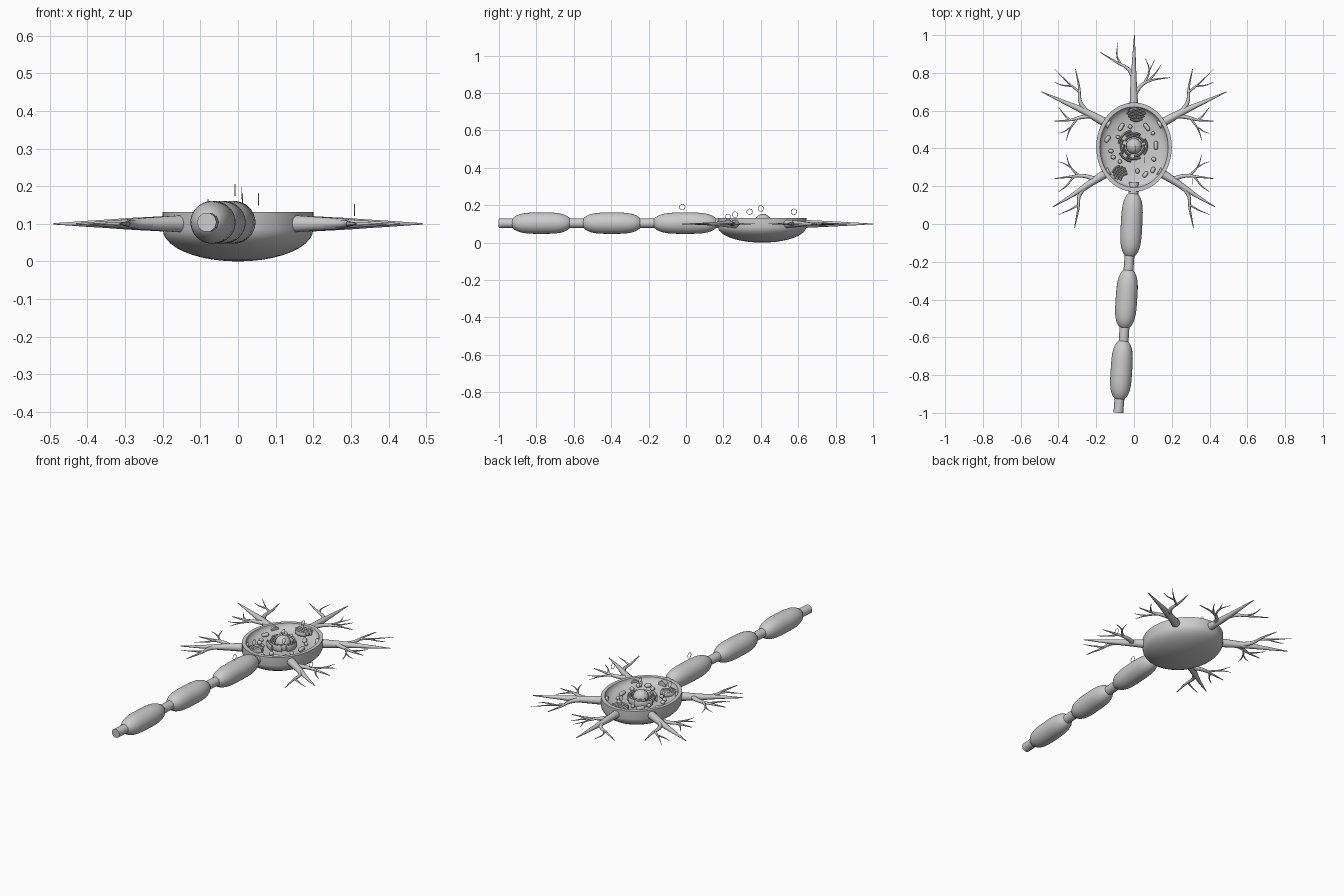
import bpy, bmesh
from math import sin, cos, pi, radians
from mathutils import Vector

COL = bpy.context.scene.collection


def add_mesh(name, me, angle=45):
    ob = bpy.data.objects.new(name, me)
    COL.objects.link(ob)
    bpy.ops.object.select_all(action='DESELECT')
    ob.select_set(True)
    bpy.context.view_layer.objects.active = ob
    bpy.ops.object.shade_smooth_by_angle(angle=radians(angle))
    return ob


def lathe(name, prof, n=48, angle=45):
    """Spin (radius, height) points round local z; zero radius makes a pole."""
    bm = bmesh.new()
    rings = []
    for r, z in prof:
        if r == 0:
            rings.append([bm.verts.new((0, 0, z))] * n)
        else:
            rings.append([bm.verts.new((r * cos(2 * pi * i / n), r * sin(2 * pi * i / n), z)) for i in range(n)])
    for a, b in zip(rings, rings[1:]):
        for i in range(n):
            j = (i + 1) % n
            bm.faces.new(list(dict.fromkeys((a[i], a[j], b[j], b[i]))))
    bmesh.ops.recalc_face_normals(bm, faces=bm.faces)
    me = bpy.data.meshes.new(name)
    bm.to_mesh(me)
    bm.free()
    return add_mesh(name, me, angle)


def tubes(name, paths, zscale=1.0, z=0.1, res=5):
    """Round tubes through (x, y) points; each path is (points, radius start, radius end)."""
    cu = bpy.data.curves.new(name, 'CURVE')
    cu.dimensions = '3D'
    cu.bevel_depth = 1
    cu.bevel_resolution = 3
    cu.resolution_u = res
    cu.use_fill_caps = True
    for pts, r0, r1 in paths:
        sp = cu.splines.new('BEZIER')
        sp.bezier_points.add(len(pts) - 1)
        for i, (p, bp) in enumerate(zip(pts, sp.bezier_points)):
            bp.co = (p[0], p[1], 0)
            bp.handle_left_type = bp.handle_right_type = 'AUTO'
            bp.radius = r0 + (r1 - r0) * i / (len(pts) - 1)
    tmp = bpy.data.objects.new(name, cu)
    COL.objects.link(tmp)
    bpy.context.view_layer.update()
    me = bpy.data.meshes.new_from_object(tmp.evaluated_get(bpy.context.evaluated_depsgraph_get()))
    bpy.data.objects.remove(tmp)
    ob = add_mesh(name, me, 60)
    ob.scale.z = zscale
    ob.location.z = z
    return ob


def capsule(name, loc, length, r, ang):
    prof = [(r * sin(a), -(length / 2 - r) - r * cos(a)) for a in [pi / 12 * k for k in range(7)]]
    prof[0] = (0, -length / 2)
    prof += [(x, -y) for x, y in reversed(prof)]
    ob = lathe(name, prof, 16, 60)
    ob.rotation_euler = (pi / 2, 0, radians(ang))
    ob.location = loc
    return ob


# cell body: hollow oval bowl with a raised rim
body = [(0, 0)]
body += [(0.2 * sin(a), 0.085 - 0.085 * cos(a)) for a in [pi / 20 * k for k in range(1, 11)]]
body += [(0.2, 0.132), (0.181, 0.132), (0.178, 0.12), (0.168, 0.108), (0.15, 0.099), (0.11, 0.092), (0.06, 0.089), (0, 0.088)]
soma = lathe("cell_body", body, 64, 40)
soma.scale.y = 1.18
soma.location.y = 0.407

# dendrites: tapering trunk, curved branches and twigs
corner_up = [
    ([(0.13, 0.525), (0.27, 0.60), (0.38, 0.65), (0.49, 0.70)], 0.025, 0.002),
    ([(0.25, 0.59), (0.285, 0.65), (0.29, 0.72), (0.31, 0.82)], 0.014, 0.002),
    ([(0.29, 0.70), (0.34, 0.74), (0.42, 0.82)], 0.007, 0.001),
    ([(0.33, 0.73), (0.38, 0.735), (0.42, 0.75)], 0.005, 0.001),
    ([(0.22, 0.575), (0.28, 0.565), (0.34, 0.55), (0.42, 0.545)], 0.014, 0.002),
    ([(0.30, 0.56), (0.34, 0.50), (0.36, 0.44)], 0.007, 0.001),
    ([(0.34, 0.55), (0.37, 0.58), (0.40, 0.62)], 0.006, 0.001),
    ([(0.34, 0.51), (0.37, 0.49), (0.40, 0.48)], 0.004, 0.001),
]
corner_low = [
    ([(0.13, 0.28), (0.24, 0.21), (0.33, 0.15), (0.43, 0.09)], 0.025, 0.002),
    ([(0.22, 0.22), (0.285, 0.16), (0.295, 0.08), (0.315, -0.02)], 0.014, 0.002),
    ([(0.295, 0.10), (0.34, 0.075), (0.40, 0.05)], 0.006, 0.001),
    ([(0.20, 0.235), (0.27, 0.255), (0.34, 0.25), (0.42, 0.24)], 0.014, 0.002),
    ([(0.29, 0.255), (0.335, 0.30), (0.36, 0.37)], 0.007, 0.001),
    ([(0.32, 0.25), (0.36, 0.20), (0.40, 0.17)], 0.006, 0.001),
    ([(0.335, 0.30), (0.37, 0.32), (0.40, 0.33)], 0.004, 0.001),
]
for side, s in (("left", -1), ("right", 1)):
    for lv, data in (("rear", corner_up), ("front", corner_low)):
        tubes(f"dendrite_{lv}_{side}", [([(s * x, y) for x, y in p], a, b) for p, a, b in data])
tubes("dendrite_back", [
    ([(0, 0.60), (-0.002, 0.75), (0, 0.88), (0.002, 1.0)], 0.024, 0.002),
    ([(0, 0.77), (-0.03, 0.82), (-0.09, 0.855), (-0.18, 0.91)], 0.013, 0.002),
    ([(-0.07, 0.845), (-0.09, 0.89), (-0.085, 0.96)], 0.006, 0.001),
    ([(0, 0.68), (0.04, 0.735), (0.09, 0.76), (0.19, 0.775)], 0.013, 0.002),
    ([(0.055, 0.745), (0.08, 0.81), (0.06, 0.88)], 0.007, 0.001),
    ([(0.08, 0.76), (0.115, 0.80), (0.145, 0.845)], 0.006, 0.001),
    ([(0.075, 0.80), (0.09, 0.83), (0.11, 0.87)], 0.004, 0.001),
])

# axon core with three sheath segments
axon = [(0, 0.22), (-0.012, 0), (-0.04, -0.39), (-0.065, -0.77), (-0.083, -1.0)]
tubes("axon_core", [(axon, 0.026, 0.026)], z=0.104, res=8)
for i, (p, q) in enumerate((((-0.004, 0.172), (-0.022, -0.18)),
                            ((-0.029, -0.235), (-0.051, -0.558)),
                            ((-0.056, -0.61), (-0.077, -0.937)))):
    p, q = Vector((*p, 0.104)), Vector((*q, 0.104))
    L = (q - p).length
    prof = []
    for k in range(25):
        t = -cos(pi * k / 24)
        prof.append((0.057 * max(0, 1 - abs(t) ** 3.5) ** 0.5 if 0 < k < 24 else 0, t * L / 2))
    ob = lathe(f"myelin_sheath_{i + 1}", prof, 40, 80)
    ob.rotation_euler = (q - p).to_track_quat('Z', 'Y').to_euler()
    ob.location = (p + q) / 2

# nucleus
NC = Vector((0, 0.412))
capsule("nucleus", (0, 0.412, 0.112), 0.084, 0.042, 0)

# folded membranes curving round the nucleus
arcs = []
for r, a0, a1 in ((0.054, 20, 150), (0.054, 170, 250), (0.054, 270, 370), (0.068, 60, 130),
                  (0.068, 150, 215), (0.068, 235, 300), (0.068, 320, 395), (0.082, 100, 170), (0.082, 205, 260)):
    pts = [NC + r * Vector((cos(radians(a0 + (a1 - a0) * k / 5)), sin(radians(a0 + (a1 - a0) * k / 5)))) for k in range(6)]
    arcs.append((pts, 0.0055, 0.0055))
tubes("inner_membranes", arcs, 3.2, 0.108, 3)

# two stacks of curved plates
tubes("plate_stack_rear", [([(0.012 - w, y + 0.012), (0.012, y), (0.012 + w, y + 0.012)], 0.005, 0.005)
                           for w, y in ((0.032, 0.545), (0.042, 0.56), (0.05, 0.575), (0.044, 0.59), (0.034, 0.605))], 2.5, 0.115, 4)
stack = []
for k, w in enumerate((0.026, 0.034, 0.04, 0.034, 0.026)):
    c = Vector((-0.105 + 0.013 * k, 0.292 - 0.013 * k))
    d, n = Vector((0.71, 0.71)), Vector((-0.71, 0.71))
    c = Vector((-0.08, 0.275)) + n * (k - 2) * 0.014
    stack.append(([c - d * w - n * 0.008, c, c + d * w - n * 0.008], 0.005, 0.005))
tubes("plate_stack_front", stack, 2.5, 0.107, 4)

# small oval bodies scattered on the floor: x, y, length, angle
for i, (x, y, L, a) in enumerate((
        (-0.068, 0.513, 0.046, -30), (0.068, 0.513, 0.046, 35), (0.116, 0.416, 0.046, 0),
        (0.105, 0.343, 0.026, 60), (0.10, 0.286, 0.034, -25), (0.06, 0.262, 0.036, -40),
        (0.018, 0.28, 0.026, 0), (0.018, 0.206, 0.02, 0), (-0.14, 0.45, 0.04, -35),
        (-0.122, 0.386, 0.026, 70), (-0.11, 0.354, 0.026, 70), (-0.063, 0.206, 0.02, 0),
        (-0.02, 0.515, 0.022, 20), (0.10, 0.48, 0.02, 0), (-0.085, 0.46, 0.02, 0), (-0.075, 0.33, 0.022, 40))):
    capsule(f"organelle_{i + 1}", (x, y, 0.105), L, 0.011, a)

# thin upright marker rings above the parts
for i, p in enumerate(((-0.008, -0.02, 0.19), (0.31, 0.225, 0.137), (-0.08, 0.262, 0.15),
                       (0.055, 0.34, 0.165), (0.01, 0.4, 0.182), (0.012, 0.577, 0.165))):
    bpy.ops.mesh.primitive_torus_add(major_radius=0.015, minor_radius=0.0014, major_segments=24,
                                     minor_segments=6, location=p, rotation=(0, pi / 2, 0))
    bpy.context.object.name = f"marker_ring_{i + 1}"
